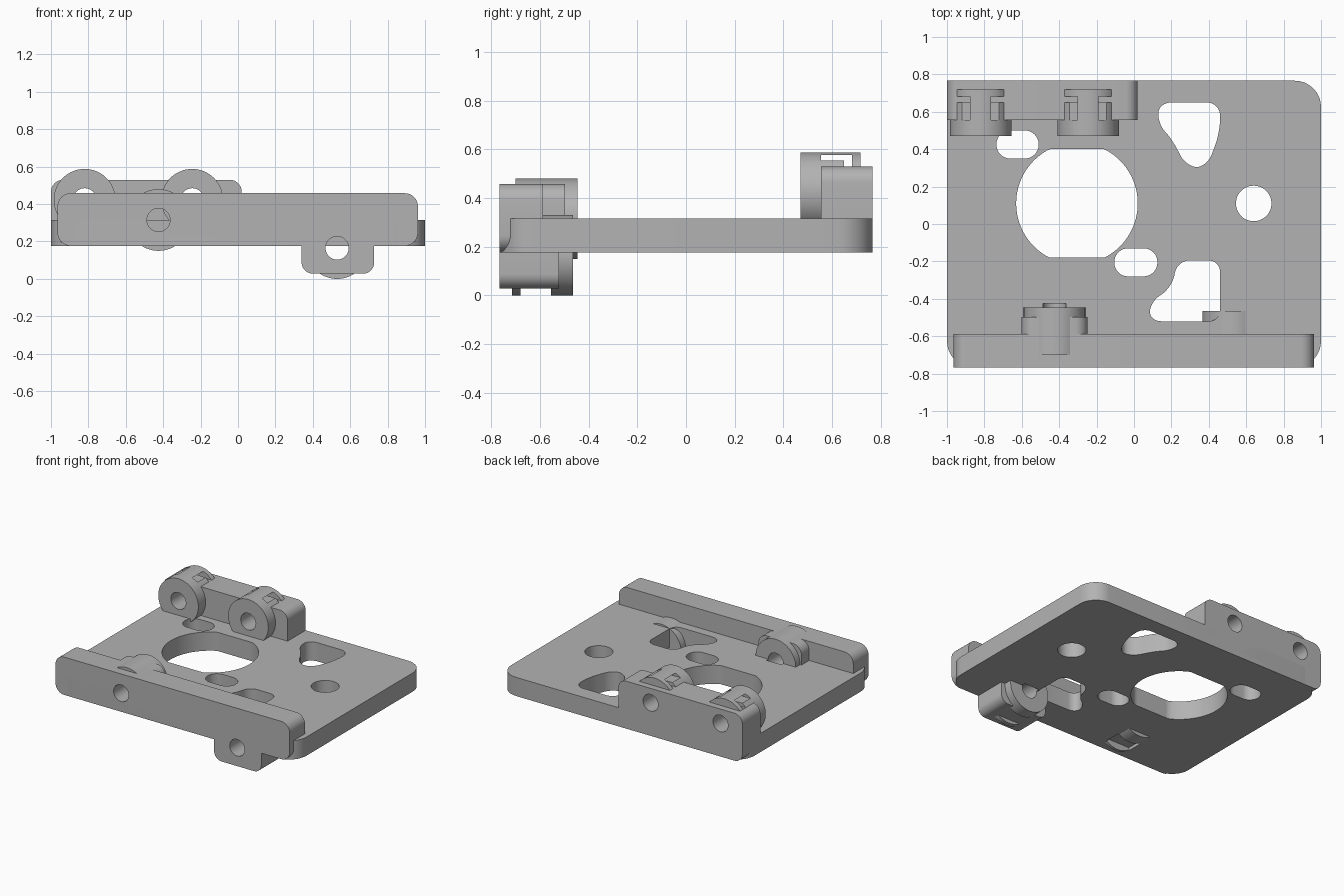
import bpy, bmesh, math

cube = bpy.data.objects.get("Cube")
if cube:
    bpy.data.objects.remove(cube, do_unlink=True)

GREY = (0.45, 0.45, 0.45, 1.0)
mat = bpy.data.materials.new("plain grey")
mat.use_nodes = True
mat.diffuse_color = GREY
mat.node_tree.nodes["Principled BSDF"].inputs["Base Color"].default_value = GREY


# Profiles
def circle(u, v, r, n=64, clip=None):
    pts = []
    for i in range(n):
        a = 2 * math.pi * i / n
        dv = r * math.sin(a)
        if clip and abs(dv) > clip:
            dv = math.copysign(clip, dv)
        pts.append((u + r * math.cos(a), v + dv))
    return pts


def rounded(corners, r, n=8):
    """Round every corner of a polygon with a quadratic curve."""
    pts = []
    for i, (x, y) in enumerate(corners):
        ends = []
        for j in (i - 1, (i + 1) % len(corners)):
            dx, dy = corners[j][0] - x, corners[j][1] - y
            d = math.hypot(dx, dy)
            k = min(r, d * 0.49) / d
            ends.append((x + dx * k, y + dy * k))
        (ax, ay), (bx, by) = ends
        for s in range(n + 1):
            t = s / n
            # weight gives a true arc on square corners
            w0, w1, w2 = (1 - t) ** 2, math.sqrt(2) * t * (1 - t), t * t
            w = w0 + w1 + w2
            pts.append(((w0 * ax + w1 * x + w2 * bx) / w,
                        (w0 * ay + w1 * y + w2 * by) / w))
    return pts


def rect(u0, u1, v0, v1, r=0.0):
    c = [(u0, v0), (u1, v0), (u1, v1), (u0, v1)]
    return rounded(c, r) if r else c


# Solids
def prism(name, pts, lo, hi, axis):
    """Extrude an XY profile along z, or an XZ profile along y."""
    bm = bmesh.new()
    rings = []
    for h in (lo, hi):
        rings.append([bm.verts.new((u, v, h) if axis == "z" else (u, h, v))
                      for u, v in pts])
    a, b = rings
    bm.faces.new(a)
    bm.faces.new(b)
    for i in range(len(pts)):
        j = (i + 1) % len(pts)
        bm.faces.new((a[i], a[j], b[j], b[i]))
    bmesh.ops.remove_doubles(bm, verts=bm.verts, dist=1e-5)
    bmesh.ops.recalc_face_normals(bm, faces=bm.faces)
    me = bpy.data.meshes.new(name)
    bm.to_mesh(me)
    bm.free()
    me.materials.append(mat)
    ob = bpy.data.objects.new(name, me)
    bpy.context.collection.objects.link(ob)
    return ob


def cut(ob, cutters):
    bpy.context.view_layer.objects.active = ob
    for pts, lo, hi, axis in cutters:
        tool = prism("cutter", pts, lo, hi, axis)
        tool.hide_render = True
        mod = ob.modifiers.new("cut", "BOOLEAN")
        mod.operation = "DIFFERENCE"
        mod.solver = "EXACT"
        mod.object = tool
        bpy.ops.object.modifier_apply(modifier=mod.name)
        bpy.data.objects.remove(tool, do_unlink=True)


BOTTOM, TOP = 0.177, 0.316
BACK, FRONT = 0.766, -0.766
R, BORE = 0.165, 0.062
BACK_X, BACK_Z = (-0.82, -0.245), 0.423
UPPER = (-0.425, 0.315)
LOWER = (0.53, R)

upper_bore = (circle(*UPPER, BORE, 32), -0.9, -0.425, "y")
lower_bore = (circle(*LOWER, BORE, 32), -0.9, -0.44, "y")
back_bores = [(circle(x, BACK_Z, BORE, 32), 0.4, 0.9, "y") for x in BACK_X]
upper_slot = (rect(UPPER[0] - 0.1, UPPER[0] + 0.1, 0.1, 0.2), -0.68, -0.555, "y")
lower_slot = (rect(LOWER[0] - 0.2, LOWER[0] + 0.2, -0.1, 0.028), -0.68, -0.555, "y")

# Base plate with its openings
plate = prism("base_plate", rect(-1, 1, FRONT, BACK, 0.14), BOTTOM, TOP, "z")
upper_window = [(0.13, 0.65), (0.46, 0.65), (0.46, 0.49), (0.39, 0.305),
                (0.28, 0.305), (0.2, 0.46), (0.13, 0.53)]
lower_window = [(0.085, -0.52), (0.46, -0.52), (0.46, -0.195), (0.235, -0.195),
                (0.2, -0.34), (0.085, -0.42)]
openings = [
    circle(-0.305, 0.11, 0.325, 96, clip=0.29),
    circle(0.64, 0.11, 0.095, 48),
    rect(-0.735, -0.51, 0.35, 0.5, 0.073),
    rect(-0.105, 0.125, -0.28, -0.13, 0.073),
    rounded(upper_window, 0.07),
    rounded(lower_window, 0.06),
]
cut(plate, [(p, 0, 0.6, "z") for p in openings]
    + [upper_bore, lower_bore, upper_slot])

# Front rail, its rear boss and its lower tab
rail = prism("front_rail", rect(-0.965, 0.962, BOTTOM, 0.458, 0.07),
             FRONT, -0.587, "y")
cut(rail, [upper_bore, lower_bore, upper_slot])
boss = prism("rail_boss", rect(UPPER[0] - 0.177, UPPER[0] + 0.177,
                               BOTTOM, 0.458, 0.07), -0.6, -0.497, "y")
cut(boss, [upper_bore, upper_slot])
tab = prism("lower_tab", rect(0.34, 0.728, 0.028, 0.3, 0.06),
            FRONT, -0.523, "y")
cut(tab, [lower_bore])

# Bushings on the front rail
upper_bushing = prism("upper_bushing", circle(*UPPER, R), -0.7, -0.447, "y")
cut(upper_bushing, [upper_bore, upper_slot])
lower_bushing = prism("lower_bushing", circle(*LOWER, R), -0.715, -0.465, "y")
cut(lower_bushing, [lower_bore, lower_slot])

# Back block
block = prism("back_block", rect(-1, 0.02, BOTTOM, 0.53, 0.065),
              0.555, BACK, "y")
cut(block, back_bores)

# Slotted bushings on the back block
back_bushings = []
for x, bore, side in zip(BACK_X, back_bores, ("right", "middle")):
    ob = prism(side + "_back_bushing", circle(x, BACK_Z, R), 0.47, 0.718, "y")
    cut(ob, [bore,
             (rect(x - 0.2, x + 0.2, 0.555, 0.578), 0.555, 0.66, "y"),
             (rect(x - 0.2, x + 0.2, 0.53, 0.578), 0.65, 0.682, "y")])
    back_bushings.append(ob)

# Smooth curved walls, keep edges sharp
bpy.ops.object.select_all(action="DESELECT")
for ob in [plate, rail, boss, tab, upper_bushing, lower_bushing, block] + back_bushings:
    ob.select_set(True)
bpy.context.view_layer.objects.active = plate
bpy.ops.object.shade_smooth_by_angle(angle=math.radians(30))
